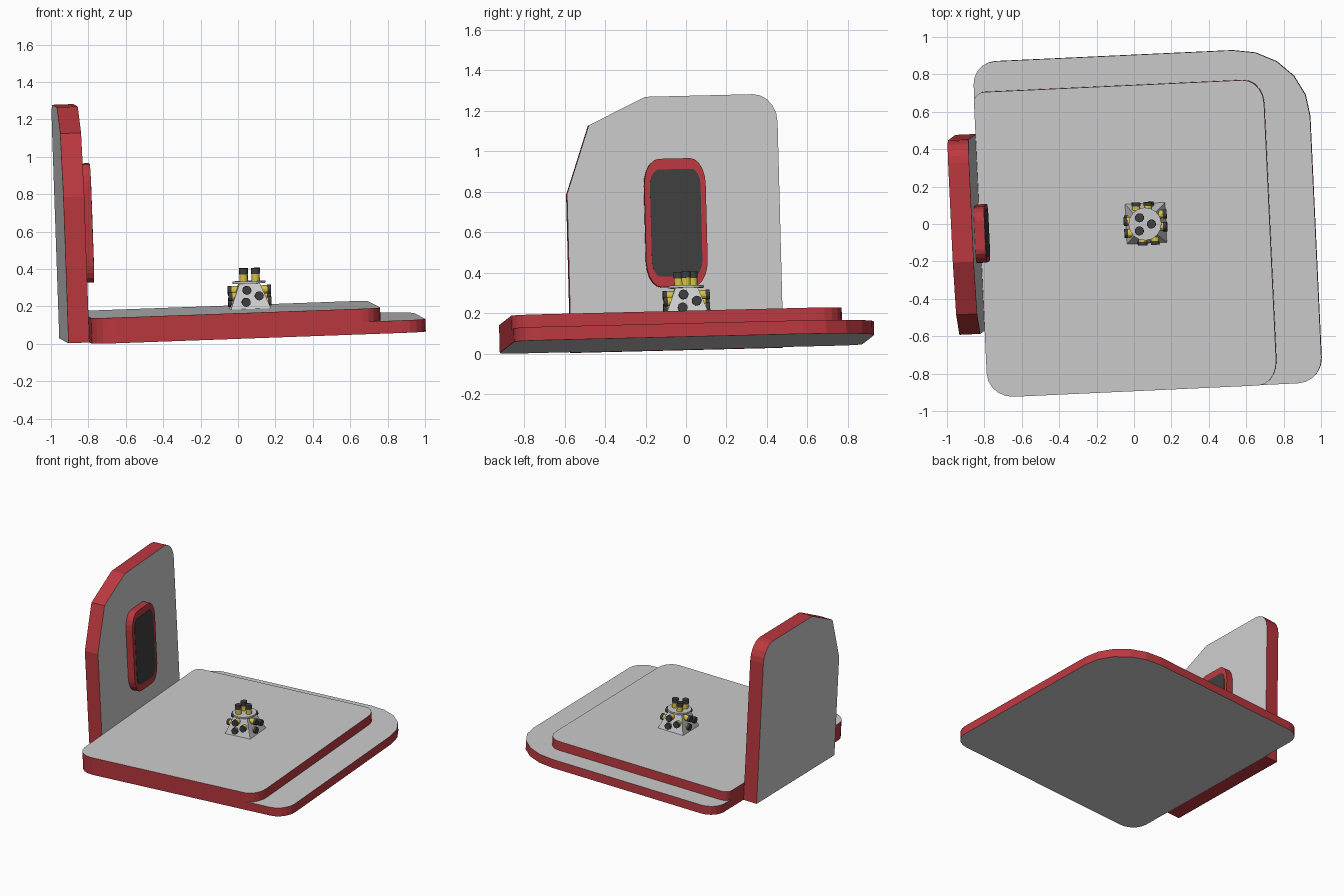
import bpy, bmesh
from math import pi, sin, cos, sqrt
from mathutils import Matrix, Vector

if "Cube" in bpy.data.objects:
    bpy.data.objects.remove(bpy.data.objects["Cube"])

# The whole model sits slightly turned and tilted
X = Vector((0.9985, 0.046, 0.036)).normalized()
Z = X.cross(Vector((-0.046, 0.9985, 0.0245))).normalized()
Y = Z.cross(X)
PLACE = Matrix.Translation((0.065, 0.003, 0.052)) @ Matrix((X, Y, Z)).transposed().to_4x4()


def material(name, *rgb):
    m = bpy.data.materials.new(name)
    m.diffuse_color = (*rgb, 1)
    m.use_nodes = True
    m.node_tree.nodes["Principled BSDF"].inputs["Base Color"].default_value = m.diffuse_color
    return m


GREY = material("panel_grey", 0.69, 0.69, 0.69)
WHITE = material("light_grey", 0.8, 0.8, 0.8)
RED = material("dark_red", 0.5, 0.04, 0.05)
BLACK = material("black", 0.05, 0.05, 0.05)
YELLOW = material("yellow", 0.7, 0.55, 0.06)


def finish(name, bm, mats):
    bmesh.ops.recalc_face_normals(bm, faces=bm.faces)
    me = bpy.data.meshes.new(name)
    bm.to_mesh(me)
    bm.free()
    for m in mats:
        me.materials.append(m)
    ob = bpy.data.objects.new(name, me)
    ob.matrix_world = PLACE
    bpy.context.collection.objects.link(ob)
    return ob


def arc(cx, cy, rx, ry, quarter, n=5):
    """Points of a quarter ellipse; quarter 0 is the upper right."""
    return [(cx + rx * cos((quarter + i / n) * pi / 2),
             cy + ry * sin((quarter + i / n) * pi / 2)) for i in range(n + 1)]


def rounded(x0, x1, y0, y1, radii, n=5):
    """Rounded rectangle, radii (rx, ry) from upper right, counterclockwise."""
    a, b, c, d = radii
    return (arc(x1 - a[0], y1 - a[1], *a, 0, n) + arc(x0 + b[0], y1 - b[1], *b, 1, n)
            + arc(x0 + c[0], y0 + c[1], *c, 2, n) + arc(x1 - d[0], y0 + d[1], *d, 3, n))


def slab(name, outline, d0, d1, cap, side, upright=False):
    """Extrude an outline up, or along x when upright."""
    bm = bmesh.new()

    def ring(d):
        return [bm.verts.new((d, a, b) if upright else (a, b, d)) for a, b in outline]
    low, high = ring(d0), ring(d1)
    bm.faces.new(low[::-1])
    bm.faces.new(high)
    for i in range(len(low)):
        j = (i + 1) % len(low)
        bm.faces.new((low[i], low[j], high[j], high[i])).material_index = 1
    return finish(name, bm, (cap, side))


def cone(bm, r1, r2, z0, z1, matrix=Matrix(), segments=16):
    bmesh.ops.create_cone(bm, cap_ends=True, segments=segments, radius1=r1, radius2=r2,
                          depth=z1 - z0, matrix=matrix @ Matrix.Translation((0, 0, (z0 + z1) / 2)))


# Floor plates
slab("lower_plate", rounded(-0.885, 0.905, -0.89, 0.905,
     [(0.4, 0.37), (0.12, 0.12), (0.14, 0.13), (0.13, 0.13)]), 0, 0.067, GREY, RED)
slab("upper_plate", rounded(-0.885, 0.665, -0.89, 0.745,
     [(0.11, 0.13), (0.06, 0.05), (0.14, 0.13), (0.10, 0.13)]), 0.067, 0.137, GREY, RED)

# Back wall with clipped corner on one side and rounded one on the other
wall = [(-0.53, 0), (0.52, 0)] + arc(0.40, 1.113, 0.12, 0.14, 0) + [
    (-0.131, 1.253), (-0.414, 1.119), (-0.53, 0.782)]
slab("wall", wall, -0.998, -0.886, GREY, RED, True)

# Window
slab("window_frame", rounded(-0.15, 0.154, 0.308, 0.943, [(0.075, 0.13)] * 4),
     -0.886, -0.830, RED, RED, True)
slab("window_pane", rounded(-0.122, 0.128, 0.36, 0.89, [(0.045, 0.08)] * 4),
     -0.84, -0.828, BLACK, BLACK, True)

# Lamp pedestal: square tapered body and round collar
BASE = Matrix.Translation((0.004, 0.004, 0))
bm = bmesh.new()
cone(bm, 0.107 * sqrt(2), 0.055 * sqrt(2), 0.137, 0.272,
     BASE @ Matrix.Rotation(pi / 4, 4, 'Z'), 4)
finish("pedestal_body", bm, [WHITE])
bm = bmesh.new()
cone(bm, 0.088, 0.088, 0.272, 0.284, BASE)
finish("pedestal_collar", bm, [WHITE])

# Three lamps on top and three on each side
stems, tips = bmesh.new(), bmesh.new()
for x, y in [(-0.026, 0.036), (0.036, 0), (-0.03, -0.034)]:
    m = BASE @ Matrix.Translation((x, y, 0))
    cone(stems, 0.022, 0.022, 0.284, 0.321, m)
    cone(tips, 0.024, 0.024, 0.321, 0.353, m)
for k in range(4):
    turn = BASE @ Matrix.Rotation(k * pi / 2, 4, 'Z')
    for x, z in [(-0.018, 0.237), (0.047, 0.205), (-0.024, 0.173)]:
        m = turn @ Matrix.Translation((x, 0, z)) @ Matrix.Rotation(pi / 2, 4, 'X')
        cone(stems, 0.022, 0.022, 0.05, 0.095, m)
        cone(tips, 0.024, 0.024, 0.095, 0.115, m)
finish("lamp_stems", stems, [YELLOW])
finish("lamp_tips", tips, [BLACK])
